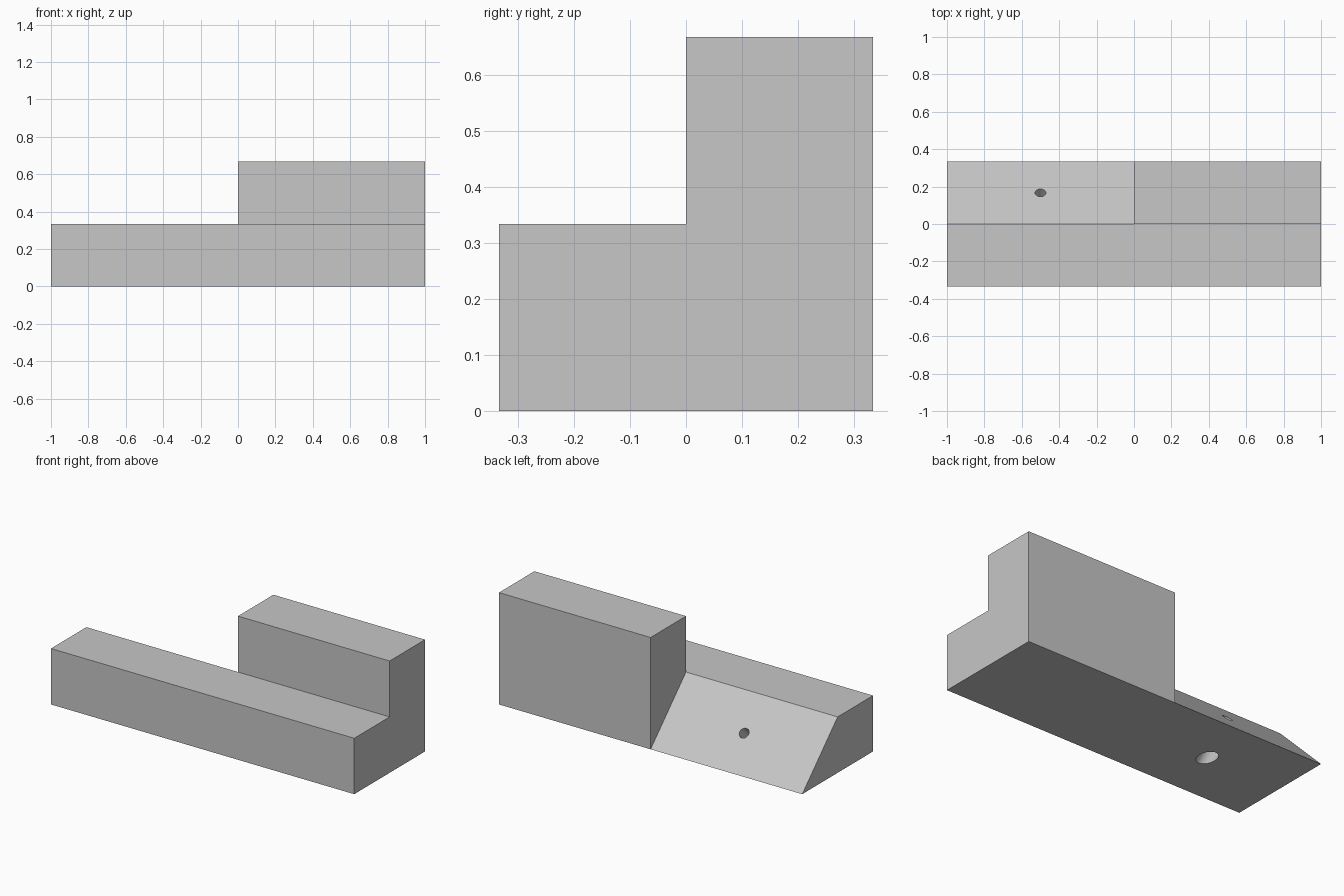
import bpy
import bmesh
import math
from mathutils import Matrix

if "Cube" in bpy.data.objects:
    bpy.data.objects.remove(bpy.data.objects["Cube"])

T = 1 / 3  # module: rail height and depth of each half

grey = bpy.data.materials.new("plain_grey")
grey.use_nodes = True
colour = (0.57, 0.57, 0.57, 1)
grey.diffuse_color = colour
grey.node_tree.nodes["Principled BSDF"].inputs["Base Color"].default_value = colour


def make_object(name, bm):
    mesh = bpy.data.meshes.new(name)
    bm.to_mesh(mesh)
    bm.free()
    obj = bpy.data.objects.new(name, mesh)
    bpy.context.collection.objects.link(obj)
    mesh.materials.append(grey)
    return obj


# Stepped block: full-length front rail, tall rear half, sloped rear half
bm = bmesh.new()
corners = {}


def face(*points):
    verts = []
    for p in points:
        if p not in corners:
            corners[p] = bm.verts.new((p[0], p[1] * T, p[2] * T))
        verts.append(corners[p])
    bm.faces.new(verts)


face((-1, -1, 0), (-1, 1, 0), (0, 1, 0), (1, 1, 0), (1, -1, 0))       # underside
face((-1, -1, 0), (1, -1, 0), (1, -1, 1), (-1, -1, 1))               # front
face((-1, -1, 1), (1, -1, 1), (1, 0, 1), (0, 0, 1), (-1, 0, 1))      # rail top
face((-1, -1, 0), (-1, -1, 1), (-1, 0, 1), (-1, 1, 0))               # right end
face((1, -1, 0), (1, 1, 0), (1, 1, 2), (1, 0, 2), (1, 0, 1), (1, -1, 1))  # left end
face((0, 0, 1), (1, 0, 1), (1, 0, 2), (0, 0, 2))                     # step front
face((0, 0, 2), (1, 0, 2), (1, 1, 2), (0, 1, 2))                     # tall top
face((0, 1, 0), (0, 1, 2), (1, 1, 2), (1, 1, 0))                     # tall back
face((0, 0, 1), (0, 0, 2), (0, 1, 2), (0, 1, 0))                     # step side
face((-1, 0, 1), (0, 0, 1), (0, 1, 0), (-1, 1, 0))                   # slope
bmesh.ops.recalc_face_normals(bm, faces=bm.faces)
block = make_object("stepped_block", bm)


# Screw hole square to the slope, with a wider bore from the underside
def drill(name, radius, start, end):
    bm = bmesh.new()
    place = (Matrix.Translation((-0.5, 0, 0))
             @ Matrix.Rotation(math.radians(-45), 4, "X")
             @ Matrix.Translation((0, 0, (start + end) / 2)))
    bmesh.ops.create_cone(bm, cap_ends=True, segments=48, radius1=radius,
                          radius2=radius, depth=end - start, matrix=place)
    cutter = make_object(name, bm)
    cutter.hide_render = True
    cut = block.modifiers.new(name, "BOOLEAN")
    cut.operation = "DIFFERENCE"
    cut.solver = "EXACT"
    cut.object = cutter
    bpy.context.view_layer.update()
    bpy.ops.object.modifier_apply(modifier=name)
    bpy.data.objects.remove(cutter)


bpy.context.view_layer.objects.active = block
block.select_set(True)
drill("screw_hole", 0.029, -0.2, 0.4)
drill("head_bore", 0.05, -0.2, 0.12)
bpy.ops.object.shade_smooth_by_angle(angle=math.radians(30))
